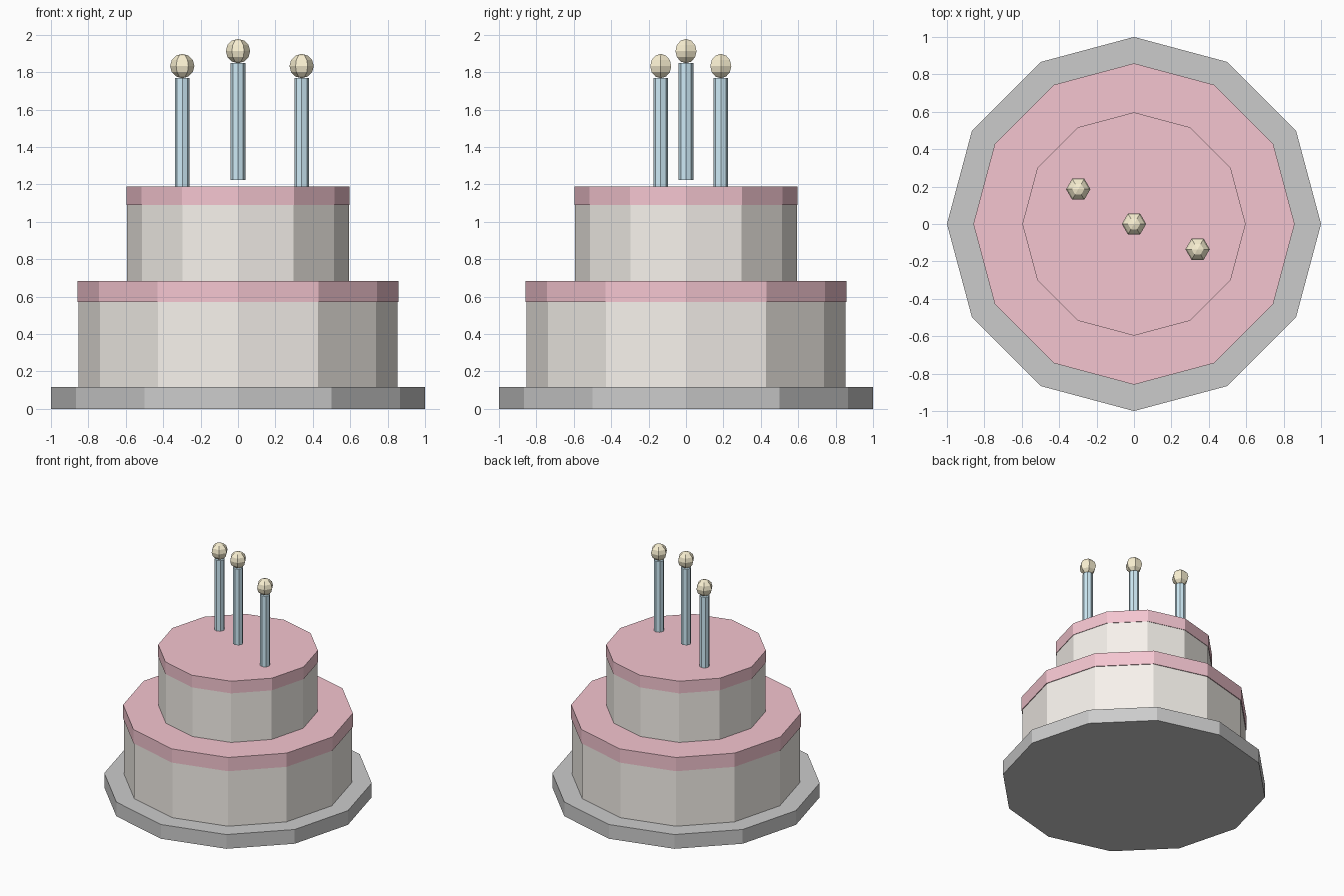
import bpy, bmesh
from math import sin, cos, pi

if "Cube" in bpy.data.objects:
    bpy.data.objects.remove(bpy.data.objects["Cube"])


def material(name, rgb):
    m = bpy.data.materials.new(name)
    m.diffuse_color = (*rgb, 1)
    m.use_nodes = True
    m.node_tree.nodes["Principled BSDF"].inputs["Base Color"].default_value = m.diffuse_color
    return m


def lathe(name, profile, sides, mat=None, at=(0, 0, 0)):
    """Flat-faced closed solid of revolution from (radius, z), bottom to top."""
    bm = bmesh.new()
    rings = [[bm.verts.new((r * cos(2 * pi * i / sides), r * sin(2 * pi * i / sides), z))
              for i in range(sides)] for r, z in profile]
    for a, b in zip(rings, rings[1:]):
        for i in range(sides):
            j = (i + 1) % sides
            bm.faces.new((a[i], a[j], b[j], b[i]))
    bm.faces.new(rings[0][::-1])
    bm.faces.new(rings[-1])
    bmesh.ops.remove_doubles(bm, verts=bm.verts, dist=1e-5)
    bmesh.ops.recalc_face_normals(bm, faces=bm.faces)
    me = bpy.data.meshes.new(name)
    bm.to_mesh(me)
    bm.free()
    ob = bpy.data.objects.new(name, me)
    ob.location = at
    bpy.context.collection.objects.link(ob)
    if mat:
        me.materials.append(mat)
    return ob


def drum(name, r, z0, z1, sides=12, mat=None, at=(0, 0, 0)):
    return lathe(name, [(r, z0), (r, z1)], sides, mat, at)


sponge = material("sponge", (0.93, 0.89, 0.84))
icing = material("icing", (0.91, 0.56, 0.63))
wax = material("wax", (0.62, 0.83, 0.93))
glow = material("flame", (0.96, 0.88, 0.65))

# Plate and two iced tiers
drum("plate", 1.0, 0, 0.117)
drum("lower_tier", 0.853, 0.117, 0.572, mat=sponge)
drum("lower_icing", 0.859, 0.572, 0.685, mat=icing)
drum("upper_tier", 0.593, 0.685, 1.09, mat=sponge)
drum("upper_icing", 0.597, 1.09, 1.19, mat=icing)

# Candles with low-poly ball flames; the middle one sits higher
R, RINGS = 0.065, 6
ball = [(R * sin(pi * k / RINGS), -R * cos(pi * k / RINGS)) for k in range(1, RINGS)]
ball = [(1e-6, -R)] + ball + [(1e-6, R)]
spots = {"left": (-0.298, 0.186, 1.77), "middle": (0, 0, 1.85), "right": (0.34, -0.135, 1.77)}
for side, (x, y, top) in spots.items():
    drum(f"{side}_candle", 0.039, -0.625, 0, 8, wax, (x, y, top))
    lathe(f"{side}_flame", ball, 6, glow, (x, y, top + 0.063))
